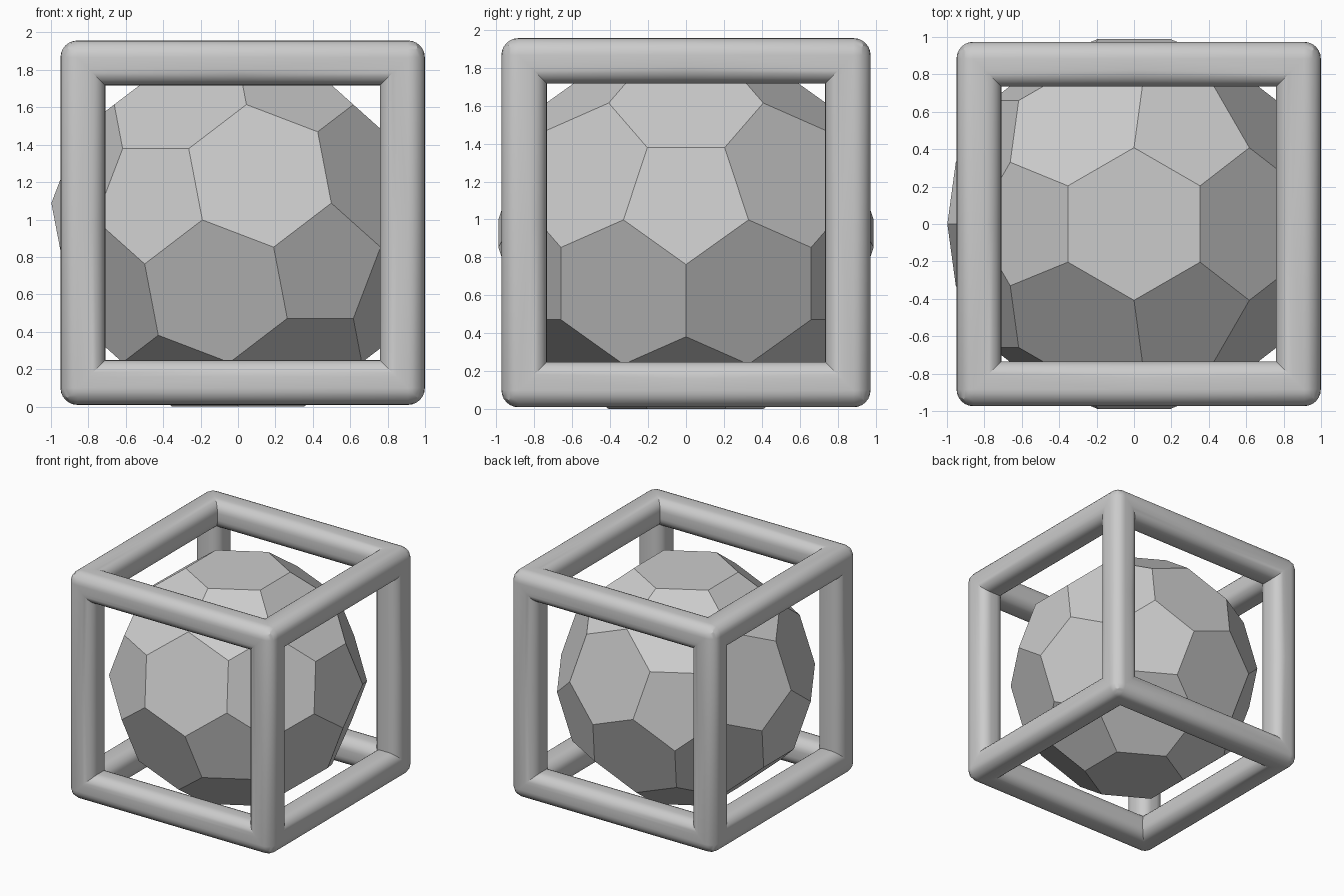
import bpy, bmesh, math
from mathutils import Vector, Matrix

if "Cube" in bpy.data.objects:
    bpy.data.objects.remove(bpy.data.objects["Cube"], do_unlink=True)


def material(name, colour):
    mat = bpy.data.materials.new(name)
    mat.use_nodes = True
    mat.diffuse_color = colour
    mat.node_tree.nodes["Principled BSDF"].inputs["Base Color"].default_value = colour
    return mat


def add_object(name, bm, mat, location):
    mesh = bpy.data.meshes.new(name)
    bm.to_mesh(mesh)
    bm.free()
    mesh.materials.append(mat)
    obj = bpy.data.objects.new(name, mesh)
    obj.location = location
    bpy.context.collection.objects.link(obj)
    return obj


grey = material("light grey", (0.6, 0.6, 0.6, 1))

# Faceted ball: an icosahedron with its corners cut off a third of the way along each edge
EDGE = 0.408
source = bmesh.new()
bmesh.ops.create_icosphere(source, subdivisions=1, radius=1)
scale = 3 * EDGE / source.edges[:][0].calc_length()
ball = bmesh.new()
for e in source.edges:
    a, b = (v.co * scale for v in e.verts)
    ball.verts.new(a.lerp(b, 1 / 3))
    ball.verts.new(a.lerp(b, 2 / 3))
source.free()
bmesh.ops.convex_hull(ball, input=ball.verts[:])
bmesh.ops.dissolve_limit(ball, angle_limit=math.radians(3),
                         verts=ball.verts[:], edges=ball.edges[:])
bmesh.ops.recalc_face_normals(ball, faces=ball.faces[:])
ball.normal_update()

# Turn the ball so a hexagon is on top with a pentagon next to it towards -x
top = next(f for f in ball.faces if len(f.verts) == 6)
side = next(f for e in top.edges for f in e.link_faces if len(f.verts) == 5)
z_axis = top.normal.copy()
x_axis = (z_axis * side.normal.dot(z_axis) - side.normal).normalized()
turn = Matrix((x_axis, z_axis.cross(x_axis), z_axis))
bmesh.ops.transform(ball, matrix=turn.to_4x4(), verts=ball.verts[:])
lowest = min(v.co.z for v in ball.verts)
add_object("faceted_ball", ball, grey, (0, 0, -lowest))

# Cube frame: one corner of three mitred half bars, mirrored to all eight corners
HALF, BAR, ROUND, STEPS = 0.974, 0.12, 0.09, 6
AXIS, FLAT = HALF - BAR, BAR - ROUND
profile = []
for quarter, (su, sv) in enumerate(((1, 1), (-1, 1), (-1, -1), (1, -1))):
    for i in range(STEPS + 1):
        t = math.pi / 2 * (quarter + i / STEPS)
        profile.append((su * FLAT + ROUND * math.cos(t), sv * FLAT + ROUND * math.sin(t)))


def bar_end(u, v):
    p = Vector((u, v, min(u, v)))
    if min(u, v) > FLAT:  # ball-shaped outer corner
        core = Vector((FLAT, FLAT, FLAT))
        p = core + (p - core).normalized() * ROUND
    return p


frame = bmesh.new()
for k in range(3):
    rings = [[], [], []]
    for u, v in profile:
        stations = (Vector((u, v, -AXIS)), Vector((u, v, min(u, v, FLAT))), bar_end(u, v))
        for ring, p in zip(rings, stations):
            p = [c + AXIS for c in p]
            ring.append(frame.verts.new((p[-k], p[1 - k], p[2 - k])))
    for lower, upper in zip(rings, rings[1:]):
        for i in range(len(profile)):
            j = (i + 1) % len(profile)
            frame.faces.new((lower[i], lower[j], upper[j], upper[i]))
bmesh.ops.remove_doubles(frame, verts=frame.verts[:], dist=0.0005)
frame_obj = add_object("cube_frame", frame, grey, (0.025, 0, 0.983))

mirror = frame_obj.modifiers.new("Mirror", "MIRROR")
mirror.use_axis = (True, True, True)
bpy.ops.object.select_all(action="DESELECT")
bpy.context.view_layer.objects.active = frame_obj
frame_obj.select_set(True)
bpy.ops.object.modifier_apply(modifier="Mirror")
bpy.ops.object.shade_smooth_by_angle(angle=math.radians(30))
